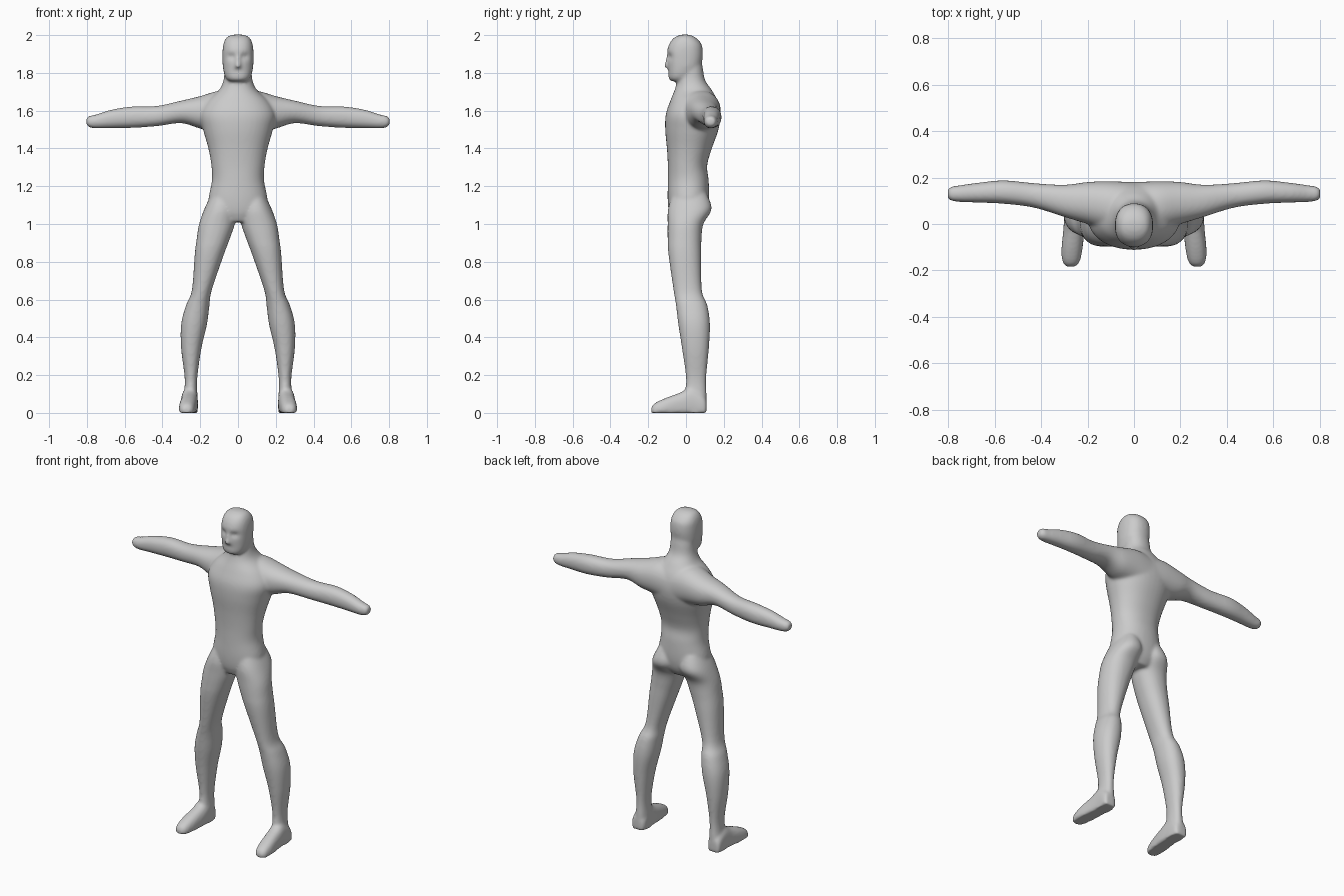
import bpy, bmesh, math
from mathutils import Vector

SIDES = 40
bm = bmesh.new()


def spline(rows, steps=5):
    """Catmull-Rom through a list of section rows."""
    vs = [Vector(r) for r in rows]
    out = []
    for i in range(len(vs) - 1):
        p0, p1, p2, p3 = vs[max(i - 1, 0)], vs[i], vs[i + 1], vs[min(i + 2, len(vs) - 1)]
        for s in range(steps):
            t = s / steps
            out.append(0.5 * (2 * p1 + (p2 - p0) * t + (2 * p0 - 5 * p1 + 4 * p2 - p3) * t * t
                              + (3 * p1 - p0 - 3 * p2 + p3) * t ** 3))
    return out + [vs[-1]]


def loft(rows, axis, power=2.2, flip=1, shape=None):
    """Skin rounded sections (position, a0, a1, b0, b1) along an axis."""
    rings = []
    for t, a0, a1, b0, b1 in spline(rows):
        ring = []
        for k in range(SIDES):
            an = 2 * math.pi * k / SIDES
            c, s = math.cos(an), math.sin(an)
            a = (a0 + a1) / 2 + (a1 - a0) / 2 * math.copysign(abs(c) ** (2 / power), c)
            b = (b0 + b1) / 2 + (b1 - b0) / 2 * math.copysign(abs(s) ** (2 / power), s)
            co = Vector({'x': (t, a, b), 'y': (a, t, b), 'z': (a, b, t)}[axis])
            co.x *= flip
            co.z = max(co.z, 0)
            if shape:
                shape(co)
            ring.append(bm.verts.new(co))
        rings.append(ring)
    faces = [bm.faces.new(rings[0]), bm.faces.new(rings[-1])]
    for r, q in zip(rings, rings[1:]):
        for k in range(SIDES):
            j = (k + 1) % SIDES
            faces.append(bm.faces.new((r[k], r[j], q[j], q[k])))
    bmesh.ops.recalc_face_normals(bm, faces=faces)


def face_shape(co):
    """Press in the eye sockets and mouth line."""
    if co.y < -0.03:
        for x, z, rx, rz, d in ((0.036, 1.887, 0.024, 0.016, 0.016),
                                (-0.036, 1.887, 0.024, 0.016, 0.016),
                                (0, 1.808, 0.03, 0.007, 0.006)):
            co.y += d * math.exp(-((co.x - x) / rx) ** 2 - ((co.z - z) / rz) ** 2)


# Torso and neck
torso = [(1.01, .08, -.07, .08), (1.06, .14, -.09, .11), (1.13, .156, -.097, .122),
         (1.23, .138, -.096, .12), (1.31, .141, -.096, .112), (1.4, .157, -.101, .137),
         (1.5, .185, -.11, .172), (1.58, .2, -.107, .182), (1.65, .165, -.084, .168),
         (1.71, .1, -.06, .136), (1.76, .077, -.047, .102), (1.82, .071, -.04, .09),
         (1.88, .065, -.03, .08)]
loft([(z, -w, w, f, b) for z, w, f, b in torso], 'z')

# Head
head = [(1.757, .045, -.078, .0), (1.767, .06, -.09, .025), (1.79, .072, -.094, .05),
        (1.83, .08, -.096, .078), (1.87, .082, -.099, .087), (1.91, .082, -.101, .089),
        (1.95, .078, -.09, .083), (1.98, .066, -.07, .06), (1.996, .048, -.045, .035),
        (2.003, .02, -.02, .01)]
loft([(z, -w, w, f, b) for z, w, f, b in head], 'z', 2.3, shape=face_shape)

# Nose
loft([(1.824, -.012, .012, -.1, -.08), (1.834, -.017, .017, -.116, -.08),
      (1.86, -.012, .012, -.11, -.08), (1.9, -.009, .009, -.101, -.08)], 'z')

for side in (1, -1):
    # Arm with mitten hand
    loft([(0, -.02, .18, 1.46, 1.70), (.1, -.03, .184, 1.485, 1.705), (.2, 0, .181, 1.505, 1.677),
          (.3, .03, .169, 1.534, 1.653), (.43, .07, .176, 1.518, 1.625), (.56, .087, .188, 1.509, 1.622),
          (.67, .092, .178, 1.507, 1.605), (.75, .095, .167, 1.506, 1.58),
          (.787, .1, .161, 1.512, 1.572), (.803, .112, .15, 1.525, 1.56)], 'x', flip=side)
    # Leg
    loft([(1.16, .02, .14, -.07, .11), (1.08, .006, .178, -.095, .136), (1.0, .017, .206, -.097, .092),
          (.92, .044, .219, -.097, .082), (.84, .074, .229, -.093, .081), (.65, .139, .244, -.066, .084),
          (.57, .151, .275, -.053, .113), (.47, .164, .301, -.041, .127), (.34, .194, .301, -.021, .121),
          (.18, .216, .282, 0, .107), (.08, .214, .289, -.01, .11), (0, .212, .298, -.01, .11)],
         'z', flip=side)
    # Foot
    loft([(.109, .23, .29, -.02, .07), (.09, .215, .3, -.03, .1), (.03, .212, .301, -.03, .135),
          (-.03, .214, .305, -.03, .108), (-.1, .221, .312, -.03, .082), (-.15, .23, .311, -.03, .06),
          (-.173, .24, .303, -.02, .045), (-.184, .254, .292, -.005, .03)], 'y', 2.4, flip=side)

# Fuse all parts into one smooth skin
mesh = bpy.data.meshes.new("body")
bm.to_mesh(mesh)
bm.free()
body = bpy.data.objects.new("body", mesh)
bpy.context.collection.objects.link(body)
remesh = body.modifiers.new("fuse", 'REMESH')
remesh.mode = 'VOXEL'
remesh.voxel_size = 0.008
remesh.use_smooth_shade = True
smooth = body.modifiers.new("soften", 'SMOOTH')
smooth.factor = 0.5
smooth.iterations = 10
